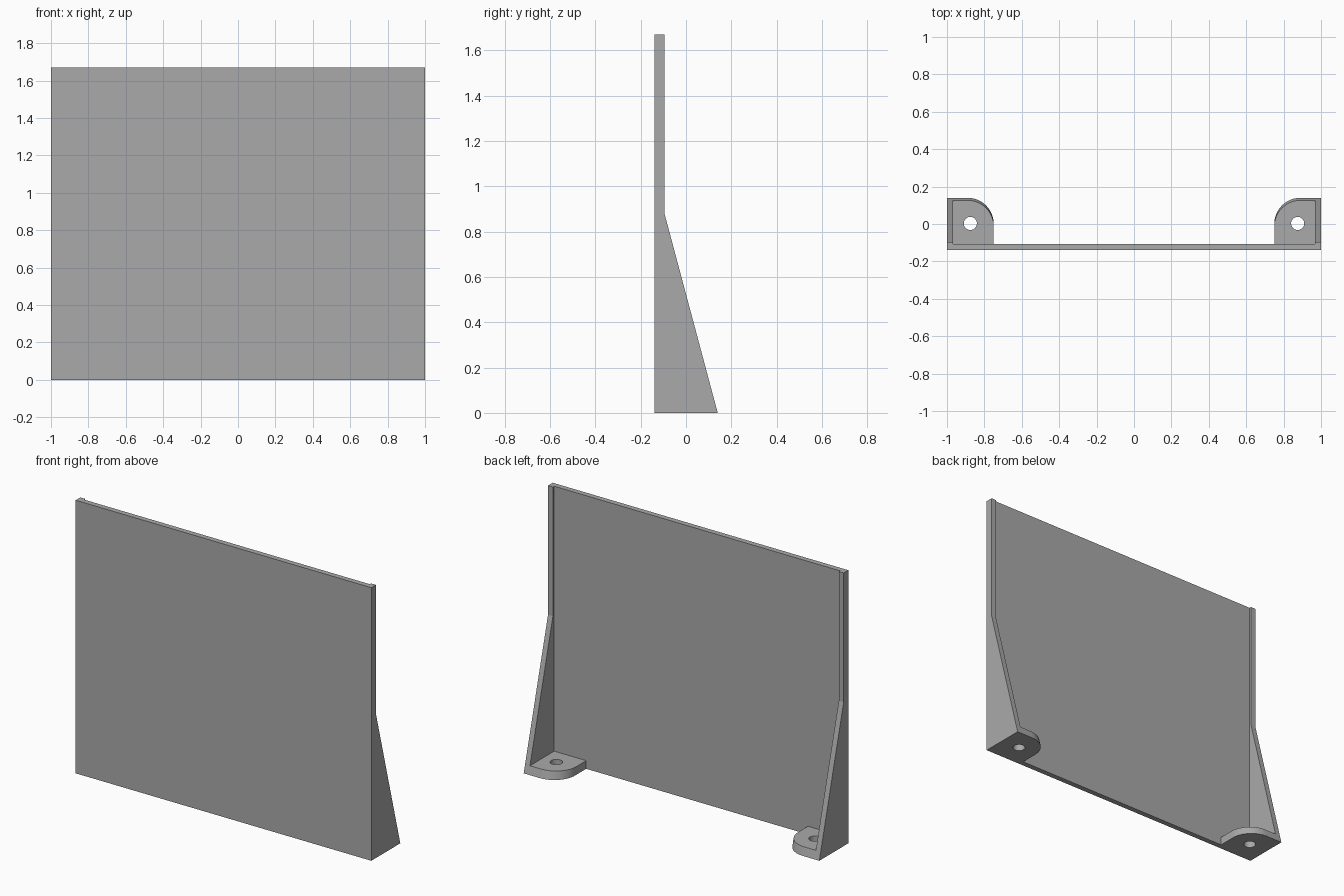
import bpy
import bmesh
import math

cube = bpy.data.objects.get("Cube")
if cube:
    bpy.data.objects.remove(cube, do_unlink=True)

# Main dimensions
HEIGHT = 1.67
FRONT, BACK = -0.14, 0.14
WALL = 0.033
PANEL_BACK = FRONT + WALL
LIP_BACK = -0.095
SLOPE_TOP = 0.88
FOOT_INNER = 0.75
FOOT_HEIGHT = 0.05
SLOPE = (BACK - LIP_BACK) / SLOPE_TOP

# Single grey material
grey = bpy.data.materials.new("plain_grey")
grey.use_nodes = True
colour = (0.4, 0.4, 0.4, 1)
grey.diffuse_color = colour
grey.node_tree.nodes["Principled BSDF"].inputs["Base Color"].default_value = colour


def prism(name, lower, upper):
    """Solid between two matching outlines."""
    bm = bmesh.new()
    a = [bm.verts.new(p) for p in lower]
    b = [bm.verts.new(p) for p in upper]
    bm.faces.new(a)
    bm.faces.new(b)
    for i in range(len(a)):
        j = (i + 1) % len(a)
        bm.faces.new((a[i], a[j], b[j], b[i]))
    bmesh.ops.recalc_face_normals(bm, faces=bm.faces)
    mesh = bpy.data.meshes.new(name)
    bm.to_mesh(mesh)
    bm.free()
    mesh.materials.append(grey)
    obj = bpy.data.objects.new(name, mesh)
    bpy.context.collection.objects.link(obj)
    return obj


def cut(obj, cutter):
    """Subtract the cutter, then discard it."""
    mod = obj.modifiers.new("hole", "BOOLEAN")
    mod.operation = "DIFFERENCE"
    mod.solver = "EXACT"
    mod.object = cutter
    bpy.context.view_layer.objects.active = obj
    bpy.ops.object.modifier_apply(modifier=mod.name)
    bpy.data.objects.remove(cutter, do_unlink=True)


def smooth(obj):
    bpy.ops.object.select_all(action="DESELECT")
    obj.select_set(True)
    bpy.context.view_layer.objects.active = obj
    bpy.ops.object.shade_smooth_by_angle(angle=math.radians(30))


# Front panel
panel = [(-1, FRONT), (1, FRONT), (1, PANEL_BACK), (-1, PANEL_BACK)]
prism("front_panel", [(x, y, 0) for x, y in panel], [(x, y, HEIGHT) for x, y in panel])

# Rib profile in y and z
rib = [(PANEL_BACK, 0), (BACK, 0), (LIP_BACK, SLOPE_TOP),
       (LIP_BACK, HEIGHT), (PANEL_BACK, HEIGHT)]

# Foot outline in x and y, with one rounded corner
radius = BACK
corner = FOOT_INNER + radius
arc = [(corner - radius * math.sin(t), radius * math.cos(t))
       for t in (math.pi / 2 * i / 24 for i in range(25))]
foot = [(1 - WALL, PANEL_BACK), (1 - WALL, BACK)] + arc + [(FOOT_INNER, PANEL_BACK)]
lean = SLOPE * FOOT_HEIGHT

for side, s in (("left", 1), ("right", -1)):
    # Tapered side rib
    prism(side + "_side_rib",
          [(s, y, z) for y, z in rib],
          [(s * (1 - WALL), y, z) for y, z in rib])

    # Mounting foot, its rear edge leaning with the rib
    tab = prism(side + "_mounting_foot",
                [(s * x, y, 0) for x, y in foot],
                [(s * x, y - (lean if y > PANEL_BACK else 0), FOOT_HEIGHT) for x, y in foot])

    # Screw hole
    ring = [(s * 0.875 + 0.035 * math.cos(a), 0.003 + 0.035 * math.sin(a))
            for a in (math.tau * i / 40 for i in range(40))]
    cutter = prism("hole_cutter", [(x, y, -0.1) for x, y in ring],
                   [(x, y, 0.2) for x, y in ring])
    cutter.hide_render = True
    cut(tab, cutter)
    smooth(tab)
